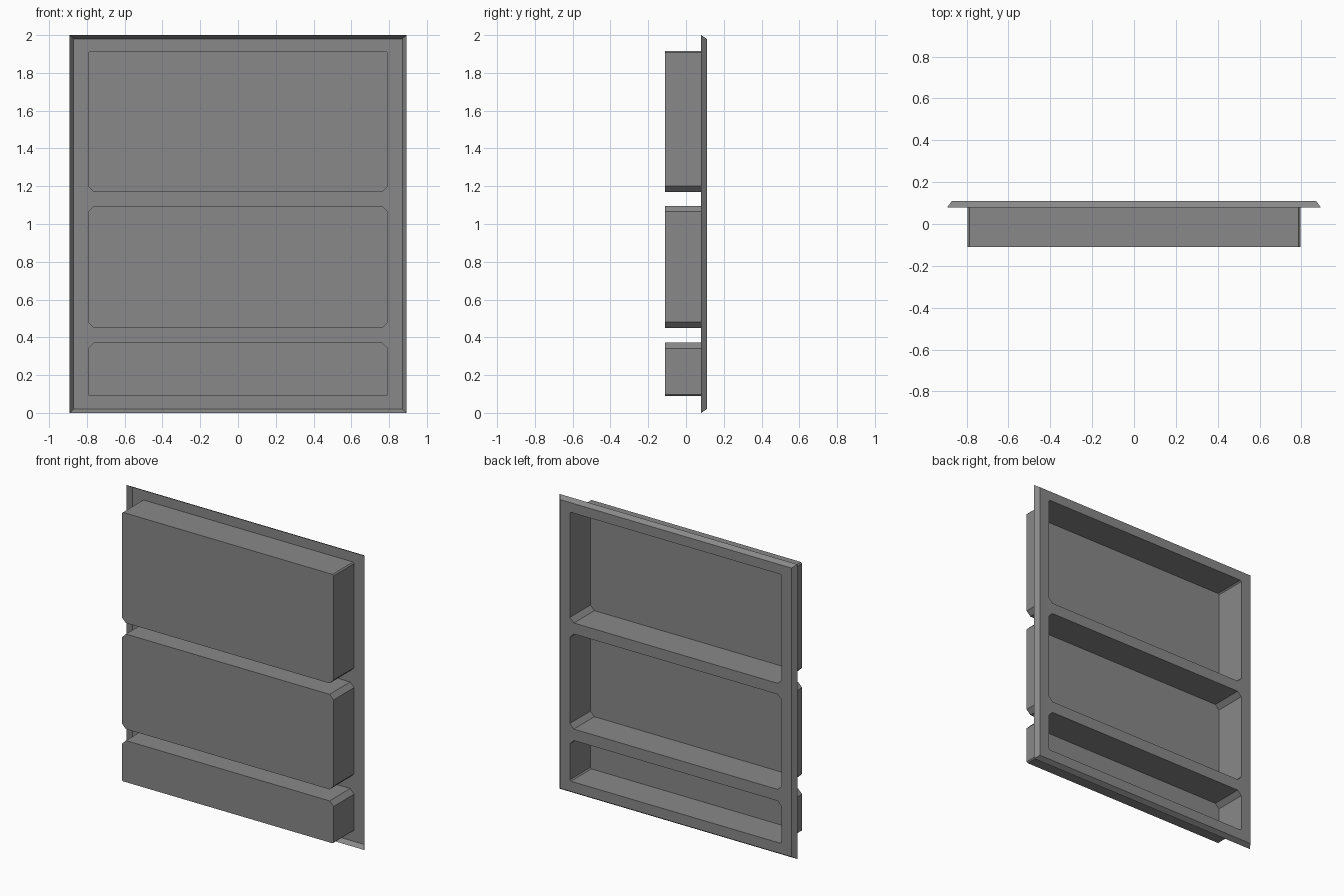
import bpy, bmesh
from mathutils import Vector

if "Cube" in bpy.data.objects:
    bpy.data.objects.remove(bpy.data.objects["Cube"], do_unlink=True)

Y_FRONT, Y_RIM, Y_BACK = -0.11, 0.08, 0.11   # tray floors, rim edge, frame plate
HALF_W = 0.795                               # half width of each tray
BIG, SMALL = 0.03, 0.008                     # corner cuts

# name: bottom z, top z, lower corner cut, upper corner cut
TRAYS = {
    "upper_tray": (1.17, 1.915, BIG, SMALL),
    "middle_tray": (0.45, 1.095, BIG, BIG),
    "lower_tray": (0.09, 0.372, SMALL, BIG),
}

grey = bpy.data.materials.new("mid grey")
grey.use_nodes = True
COLOUR = (0.25, 0.25, 0.25, 1)
grey.diffuse_color = COLOUR
grey.node_tree.nodes["Principled BSDF"].inputs["Base Color"].default_value = COLOUR


def outline(z0, z1, lo, hi):
    """Rectangle with cut corners, counter-clockwise in x, z."""
    w = HALF_W
    return [(-w + lo, z0), (w - lo, z0), (w, z0 + lo), (w, z1 - hi),
            (w - hi, z1), (-w + hi, z1), (-w, z1 - hi), (-w, z0 + lo)]


def ring(bm, points, y):
    return [bm.verts.new((x, y, z)) for x, z in points]


def bridge(bm, a, b):
    """Join two matching rings with a band of quads."""
    n = len(a)
    return [bm.faces.new((a[i], a[(i + 1) % n], b[(i + 1) % n], b[i])) for i in range(n)]


def finish(bm, name):
    mesh = bpy.data.meshes.new(name)
    bm.to_mesh(mesh)
    bm.free()
    mesh.materials.append(grey)
    obj = bpy.data.objects.new(name, mesh)
    bpy.context.collection.objects.link(obj)


# Trays: thin shells open at the back
for name, spec in TRAYS.items():
    bm = bmesh.new()
    front = ring(bm, outline(*spec), Y_FRONT)
    back = ring(bm, outline(*spec), Y_BACK)
    bridge(bm, back, front)
    bm.faces.new(front[::-1])
    finish(bm, name)

# Frame: flat plate with tray openings and a slanted rim, hollow toward the front
bm = bmesh.new()
inner = ring(bm, [(-0.87, 0.02), (0.87, 0.02), (0.87, 1.98), (-0.87, 1.98)], Y_BACK)
loops = [inner] + [ring(bm, outline(*s), Y_BACK) for s in TRAYS.values()]
edges = [bm.edges.new((l[i], l[(i + 1) % len(l)])) for l in loops for i in range(len(l))]
bmesh.ops.triangle_fill(bm, edges=edges, use_beauty=True, normal=Vector((0, 1, 0)))
bmesh.ops.dissolve_limit(bm, angle_limit=0.01, verts=bm.verts[:], edges=bm.edges[:])
rim = ring(bm, [(-0.892, 0), (0.892, 0), (0.892, 2), (-0.892, 2)], Y_RIM)
bridge(bm, rim, inner)
bmesh.ops.recalc_face_normals(bm, faces=bm.faces[:])
bm.faces.ensure_lookup_table()
if max(bm.faces, key=lambda f: f.calc_area()).normal.y < 0:
    bmesh.ops.reverse_faces(bm, faces=bm.faces[:])
finish(bm, "frame")
